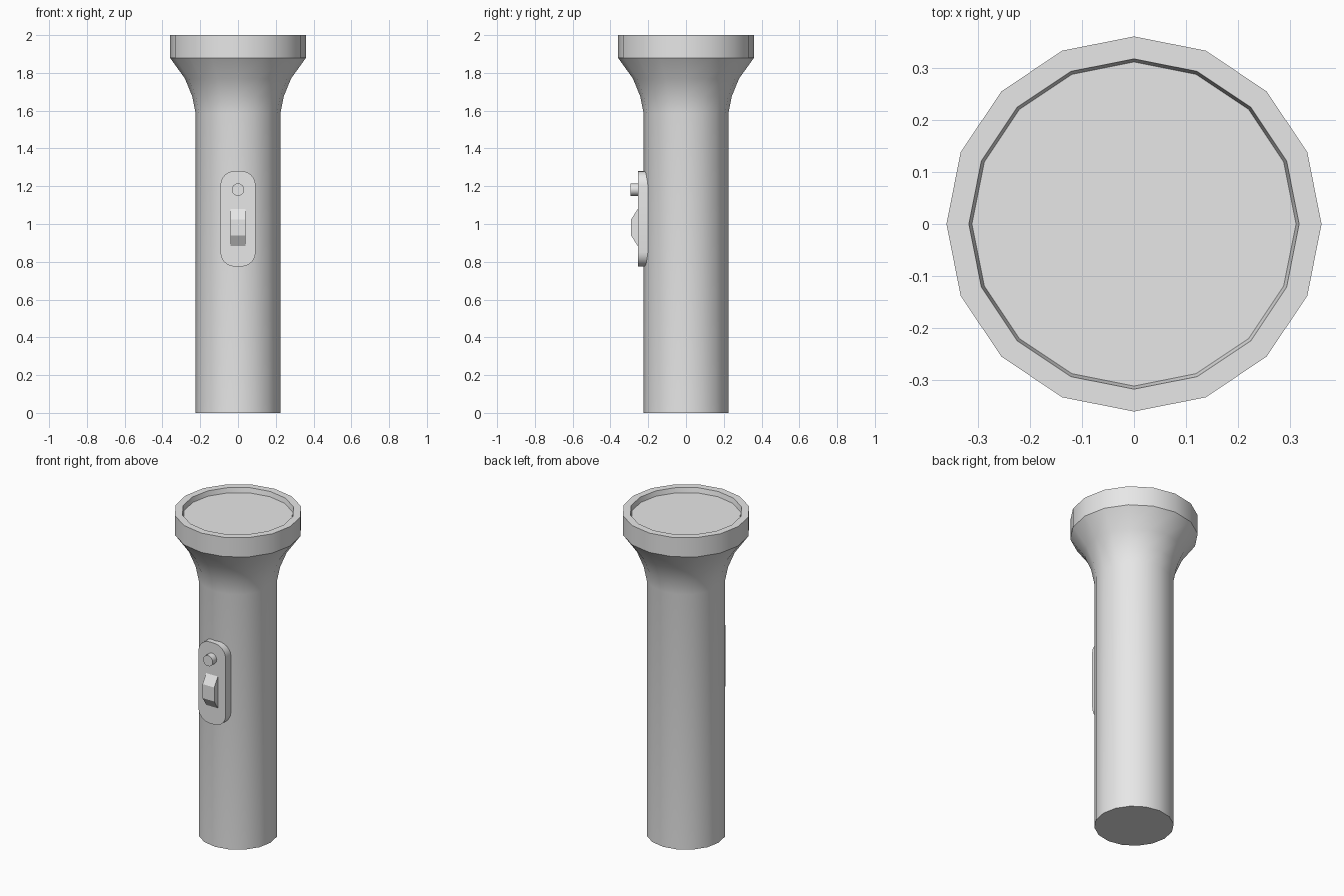
import bpy, bmesh, math

cube = bpy.data.objects.get("Cube")
if cube:
    bpy.data.objects.remove(cube, do_unlink=True)

SIDES = 16
grey = bpy.data.materials.new("light_grey")
grey.use_nodes = True
grey.diffuse_color = (0.8, 0.8, 0.8, 1)
grey.node_tree.nodes["Principled BSDF"].inputs["Base Color"].default_value = (0.8, 0.8, 0.8, 1)


def finish(name, bm, angle=30):
    """Turn a bmesh into a shaded, coloured object."""
    bmesh.ops.recalc_face_normals(bm, faces=bm.faces)
    mesh = bpy.data.meshes.new(name)
    bm.to_mesh(mesh)
    bm.free()
    mesh.materials.append(grey)
    obj = bpy.data.objects.new(name, mesh)
    bpy.context.collection.objects.link(obj)
    bpy.ops.object.select_all(action="DESELECT")
    obj.select_set(True)
    bpy.context.view_layer.objects.active = obj
    if angle:
        bpy.ops.object.shade_smooth_by_angle(angle=math.radians(angle))
    return obj


def lathe(name, profile, angle=30):
    """Rings of (radius, height) around z, closed at both ends."""
    bm = bmesh.new()
    rings = []
    for r, z in profile:
        turns = [2 * math.pi * i / SIDES for i in range(SIDES)]
        rings.append([bm.verts.new((r * math.cos(a), r * math.sin(a), z)) for a in turns])
    for low, high in zip(rings, rings[1:]):
        for i in range(SIDES):
            j = (i + 1) % SIDES
            bm.faces.new((low[i], low[j], high[j], high[i]))
    bm.faces.new(rings[0])
    bm.faces.new(rings[-1])
    return finish(name, bm, angle)


def prism(name, outline, direction, angle=30):
    """Extrude a flat outline along a direction."""
    bm = bmesh.new()
    face = bm.faces.new([bm.verts.new(p) for p in outline])
    new = bmesh.ops.extrude_face_region(bm, geom=[face])["geom"]
    bmesh.ops.translate(bm, vec=direction, verts=[v for v in new if isinstance(v, bmesh.types.BMVert)])
    return finish(name, bm, angle)


# Barrel, flared neck, head band and recessed lens
lathe("torch_body", [
    (0.224, 0), (0.224, 1.585), (0.242, 1.675), (0.281, 1.77), (0.36, 1.88),
    (0.36, 2), (0.317, 2), (0.311, 1.97)])

# Switch plate with rounded corners
half_w, corner, low, high = 0.093, 0.075, 0.775, 1.28
outline = []
for k, (sx, z) in enumerate([(1, high), (-1, high), (-1, low), (1, low)]):
    cz = z - corner if z == high else z + corner
    for step in range(7):
        a = math.pi / 2 * (k + step / 6)
        outline.append((sx * (half_w - corner) + corner * math.cos(a), -0.2, cz + corner * math.sin(a)))
prism("switch_plate", outline, (0, -0.055, 0))

# Sliding switch with sloped ends
prism("slide_switch", [(-0.04, -0.25, 0.875), (-0.04, -0.29, 0.938),
                       (-0.04, -0.29, 1.025), (-0.04, -0.25, 1.088)], (0.08, 0, 0), 0)

# Round signal button
turns = [2 * math.pi * i / SIDES for i in range(SIDES)]
prism("signal_button", [(0.033 * math.cos(a), -0.25, 1.182 + 0.033 * math.sin(a)) for a in turns],
      (0, -0.045, 0))
